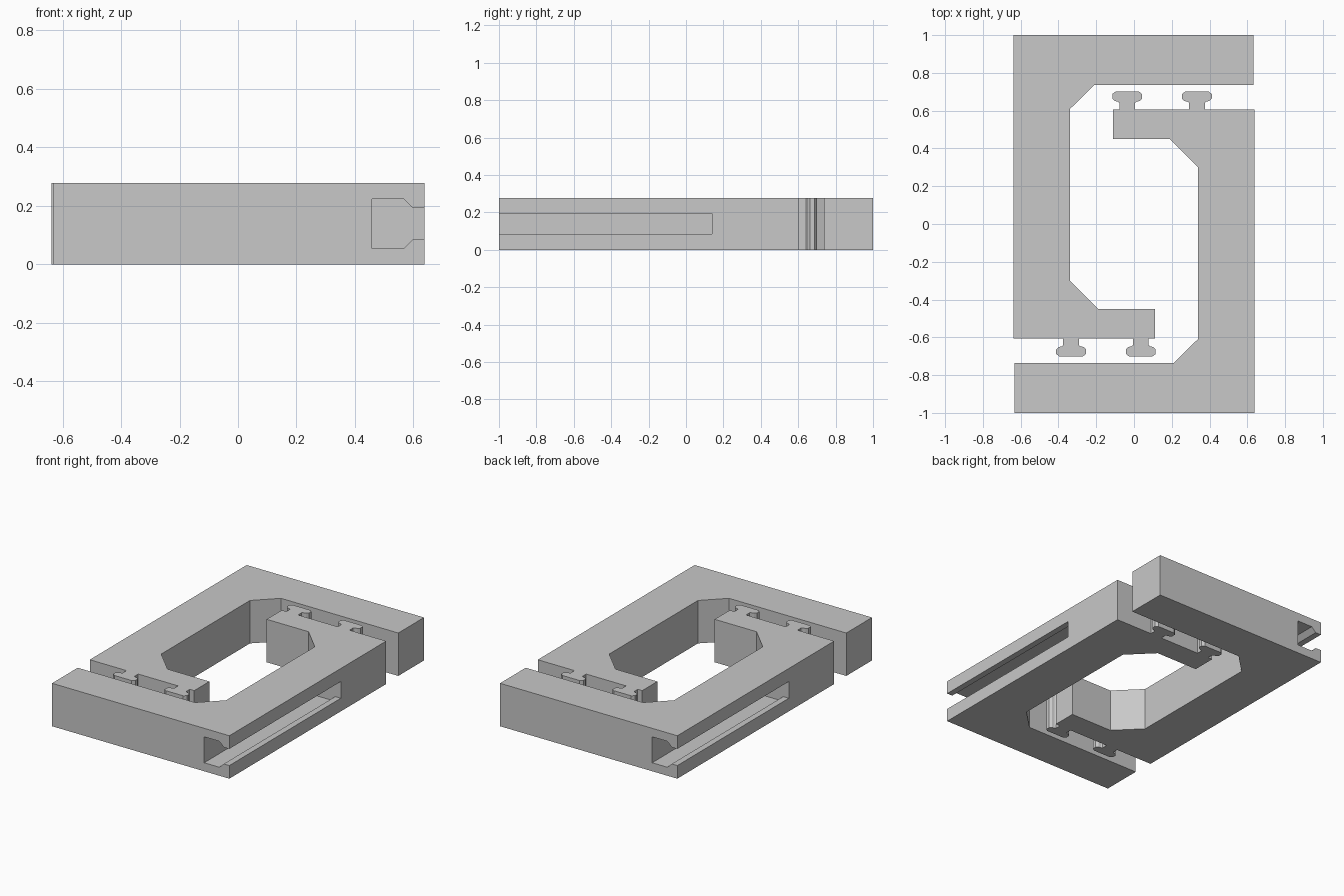
import bpy, bmesh, math
from mathutils import Matrix, Vector

cube = bpy.data.objects.get("Cube")
if cube:
    bpy.data.objects.remove(cube, do_unlink=True)

HEIGHT = 0.278
ARM_TOP = 0.605

grey = bpy.data.materials.new("plain grey")
grey.use_nodes = True
colour = (0.58, 0.58, 0.58, 1)
grey.diffuse_color = colour
grey.node_tree.nodes["Principled BSDF"].inputs["Base Color"].default_value = colour


def prism(name, outline, direction):
    """Extrude a closed outline of 3D points into a solid object."""
    bm = bmesh.new()
    face = bm.faces.new([bm.verts.new(p) for p in outline])
    new = bmesh.ops.extrude_face_region(bm, geom=[face])["geom"]
    verts = [v for v in new if isinstance(v, bmesh.types.BMVert)]
    bmesh.ops.translate(bm, verts=verts, vec=Vector(direction))
    bmesh.ops.recalc_face_normals(bm, faces=bm.faces[:])
    mesh = bpy.data.meshes.new(name)
    bm.to_mesh(mesh)
    bm.free()
    mesh.materials.append(grey)
    obj = bpy.data.objects.new(name, mesh)
    bpy.context.collection.objects.link(obj)
    return obj


def stud(cx):
    """T-shaped key outline, walked from its right foot to its left foot."""
    half = [(0.042, 0), (0.042, 0.037), (0.05, 0.043), (0.066, 0.046),
            (0.079, 0.059), (0.079, 0.083), (0.062, 0.096)]
    right = [(cx + x, ARM_TOP + y) for x, y in half]
    left = [(cx - x, ARM_TOP + y) for x, y in reversed(half)]
    return right + left


# C-shaped bracket outline with the two keys on its short arm
outline = [(0.638, -1), (0.638, ARM_TOP), *stud(0.333), *stud(-0.036),
           (-0.11, ARM_TOP), (-0.11, 0.45), (0.19, 0.45), (0.34, 0.3),
           (0.34, -0.608), (0.208, -0.737), (-0.632, -0.737), (-0.632, -1)]

# Keyway cross-section, open to the outer side
mid = HEIGHT / 2
upper = [(0.70, 0.054), (0.598, 0.054), (0.567, 0.084), (0.458, 0.084)]
section = ([(x, mid + h) for x, h in upper]
           + [(x, mid - h) for x, h in reversed(upper)])

# Two identical brackets, the second turned half way round
for name, angle in (("left_bracket", 0), ("right_bracket", math.pi)):
    bracket = prism(name, [(x, y, 0) for x, y in outline], (0, 0, HEIGHT))
    cutter = prism(name + "_keyway_cutter",
                   [(x, -1.1, z) for x, z in section], (0, 1.24, 0))
    turn = Matrix.Rotation(angle, 4, "Z")
    for obj in (bracket, cutter):
        obj.data.transform(turn)
    cut = bracket.modifiers.new("keyway", "BOOLEAN")
    cut.operation = "DIFFERENCE"
    cut.solver = "EXACT"
    cut.object = cutter
    cutter.hide_render = True
    cutter.hide_viewport = True
